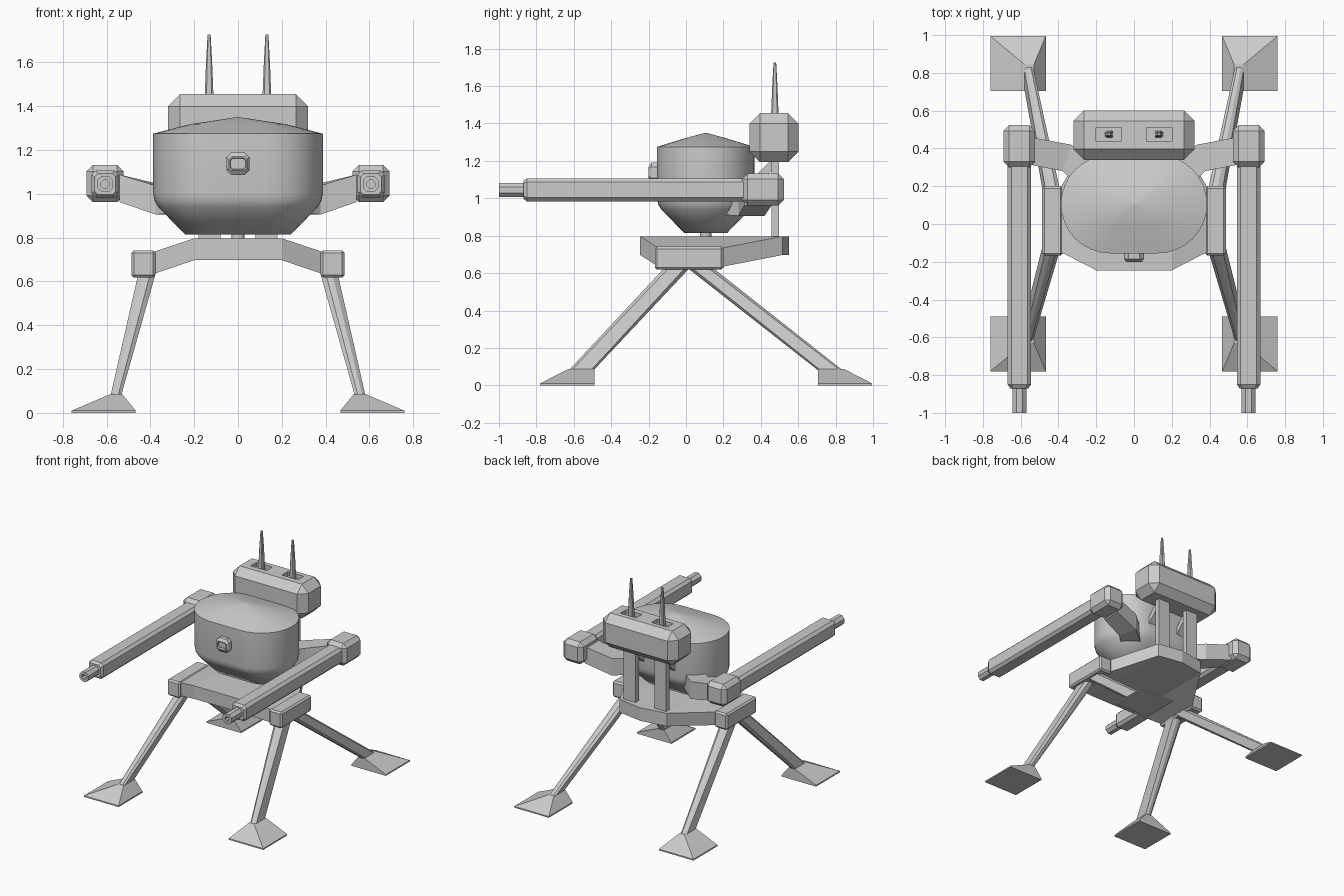
import bpy, bmesh, math
from mathutils import Vector

if "Cube" in bpy.data.objects:
    bpy.data.objects.remove(bpy.data.objects["Cube"])


def finish(name, bm, mirror=False, smooth=None):
    bmesh.ops.recalc_face_normals(bm, faces=bm.faces[:])
    me = bpy.data.meshes.new(name)
    bm.to_mesh(me)
    bm.free()
    ob = bpy.data.objects.new(name, me)
    bpy.context.collection.objects.link(ob)
    if mirror:
        ob.modifiers.new("Mirror", 'MIRROR').use_axis[0] = True
    if smooth:
        bpy.ops.object.select_all(action='DESELECT')
        ob.select_set(True)
        bpy.context.view_layer.objects.active = ob
        bpy.ops.object.shade_smooth_by_angle(angle=math.radians(smooth))
    return ob


def loft(name, rings, mirror=False, smooth=None):
    """Skin a list of equal-length point rings and cap both ends."""
    bm = bmesh.new()
    vs = [[bm.verts.new(p) for p in r] for r in rings]
    n = len(vs[0])
    for a, b in zip(vs, vs[1:]):
        for i in range(n):
            j = (i + 1) % n
            bm.faces.new((a[i], a[j], b[j], b[i]))
    bm.faces.new(vs[0])
    bm.faces.new(vs[-1])
    return finish(name, bm, mirror, smooth)


def box(name, lo, hi, bevel=0, mirror=False):
    bm = bmesh.new()
    lo, hi = Vector(lo), Vector(hi)
    for v in bmesh.ops.create_cube(bm, size=1)['verts']:
        v.co = (lo + hi) / 2 + v.co * (hi - lo)
    if bevel:
        bmesh.ops.bevel(bm, geom=bm.edges[:], offset=bevel, segments=1,
                        affect='EDGES', profile=0.5)
    return finish(name, bm, mirror)


def oct2(cu, cv, hu, hv, c):
    """Rectangle with chamfered corners, as 2D points."""
    pts = [(hu, hv - c), (hu - c, hv), (c - hu, hv), (-hu, hv - c),
           (-hu, c - hv), (c - hu, -hv), (hu - c, -hv), (hu, c - hv)]
    return [(cu + u, cv + v) for u, v in pts]


def oct_y(y, *a):
    return [(u, y, v) for u, v in oct2(*a)]


def oct_z(z, *a):
    return [(u, v, z) for u, v in oct2(*a)]


def rect_z(z, x0, x1, y0, y1):
    return [(x0, y0, z), (x1, y0, z), (x1, y1, z), (x0, y1, z)]


# Rounded main pod
def stadium(z, r, half=0.127, n=16):
    ring = []
    for s in (1, -1):
        for i in range(n + 1):
            t = math.pi * i / n - math.pi / 2
            ring.append((s * (half + r * math.cos(t)), 0.105 + s * r * math.sin(t), z))
    return ring


loft("body_pod", [stadium(0.815, 0.115), stadium(0.94, 0.237), stadium(0.968, 0.254),
                  stadium(1.0, 0.26), stadium(1.275, 0.26), stadium(1.318, 0.12, 0.1),
                  stadium(1.35, 0.004, 0.004)], smooth=52)
loft("pod_pivot", [[(0.03 * math.cos(i * math.pi / 6), 0.105 + 0.03 * math.sin(i * math.pi / 6), z)
                    for i in range(12)] for z in (0.77, 0.83)])

# Front sensor with recessed lens
loft("front_sensor", [oct_y(-0.12, 0, 1.138, 0.052, 0.052, 0.022),
                      oct_y(-0.185, 0, 1.138, 0.052, 0.052, 0.022),
                      oct_y(-0.2, 0, 1.138, 0.042, 0.032, 0.012),
                      oct_y(-0.2, 0, 1.138, 0.036, 0.026, 0.01),
                      oct_y(-0.18, 0, 1.138, 0.034, 0.024, 0.01)])

# Folded base plate
bm = bmesh.new()
half = [(0.2, -0.245, 0.797), (0.385, -0.15, 0.735), (0.385, 0.2, 0.735), (0.2, 0.517, 0.797)]
right, left = ([[bm.verts.new((s * x, y, z - d)) for x, y, z in half] for d in (0, 0.1)]
               for s in (1, -1))
back = [bm.verts.new((0, 0.55, 0.797 - d)) for d in (0, 0.1)]
for side in (right, left):
    for k in range(2):
        bm.faces.new(side[k])
    for i in range(3):
        bm.faces.new((side[0][i], side[0][i + 1], side[1][i + 1], side[1][i]))
    bm.faces.new((side[0][3], back[0], back[1], side[1][3]))
for k in range(2):
    bm.faces.new((right[k][0], right[k][3], back[k], left[k][3], left[k][0]))
bm.faces.new((right[0][0], left[0][0], left[1][0], right[1][0]))
finish("base_plate", bm)

# Hip blocks, legs and feet
box("hip_block", (0.377, -0.167, 0.618), (0.487, 0.2, 0.742), 0.012, True)
for name, top_y, foot_y, s in (("front", -0.057, -0.56, -1), ("back", 0.077, 0.775, 1)):
    loft(name + "_leg", [oct_z(0.65, 0.412, top_y - s * 0.03, 0.04, 0.068, 0.025),
                         oct_z(0.07, 0.56, foot_y + s * 0.01, 0.024, 0.066, 0.014)], True)
    inner, outer = foot_y - s * 0.07, foot_y + s * 0.22
    y0, y1 = sorted((inner, outer))
    t0, t1 = sorted((inner, foot_y + s * 0.07))
    loft(name + "_foot", [rect_z(0, 0.467, 0.76, y0, y1), rect_z(0.01, 0.467, 0.76, y0, y1),
                          rect_z(0.087, 0.53, 0.58, t0, t1)], True)

# Guns: shoulder block, long barrel and hollow muzzle
box("shoulder_block", (0.523, 0.3, 0.962), (0.692, 0.523, 1.133), 0.03, True)
loft("gun_barrel", [oct_y(y, 0.607, 1.045, h, h, c) for y, h, c in
                    ((0.33, 0.062, 0.02), (-0.85, 0.062, 0.02), (-0.87, 0.048, 0.014))], True)
loft("gun_muzzle", [oct_y(y, 0.607, 1.045, h, h, h * 0.58) for y, h in
                    ((-0.85, 0.037), (-1.0, 0.037), (-1.0, 0.018), (-0.93, 0.018))], True)


# Bent arms joining shoulder blocks to the pod
def arm_ring(x, y, zc, dx, hy, hz):
    return [(x - dx, y - hy, zc - hz), (x + dx, y + hy, zc - hz),
            (x + dx, y + hy, zc + hz), (x - dx, y - hy, zc + hz)]


loft("arm", [arm_ring(0.54, 0.385, 1.025, 0, 0.073, 0.063),
             arm_ring(0.355, 0.35, 0.972, -0.022, 0.07, 0.066),
             arm_ring(0.24, 0.25, 0.972, -0.05, 0.05, 0.06)], True)

# Head box with antenna slots
head = box("head", (-0.32, 0.34, 1.193), (0.32, 0.602, 1.455), 0.056)
slot = box("slot_cutter", (0.065, 0.44, 1.425), (0.2, 0.51, 1.5), 0, True)
slot.hide_render = True
cut = head.modifiers.new("Slots", 'BOOLEAN')
cut.operation = 'DIFFERENCE'
cut.solver = 'EXACT'
cut.object = slot
bpy.context.view_layer.objects.active = head
bpy.ops.object.modifier_apply(modifier=cut.name)
bpy.data.objects.remove(slot)

loft("antenna", [oct_z(z, 0.132, 0.475, h, h, h * 0.4) for z, h in
                 ((1.42, 0.021), (1.6, 0.014), (1.727, 0.007))], True)

# Head posts and diagonal braces to the pod
box("head_post", (0.08, 0.457, 0.77), (0.18, 0.497, 1.21), 0, True)
loft("post_brace", [[(x, y, z + d) for x, d in ((0.1, -0.03), (0.16, -0.03), (0.16, 0.03), (0.1, 0.03))]
                    for y, z in ((0.33, 1.05), (0.47, 1.19))], True)
